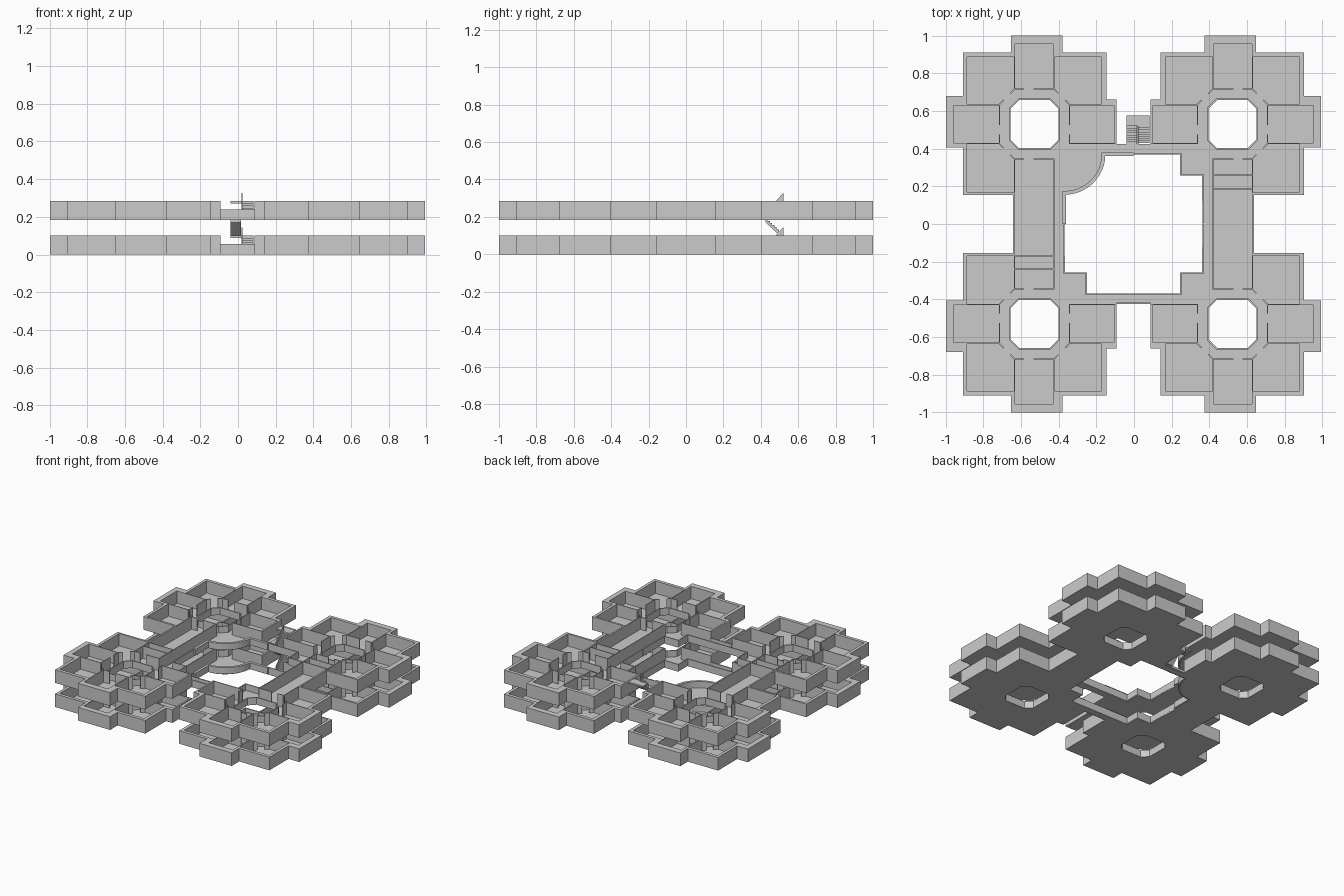
import bpy, bmesh, math
from mathutils import Vector

if "Cube" in bpy.data.objects:
    bpy.data.objects.remove(bpy.data.objects["Cube"])

H, SLAB, RAIL, LEVEL = 0.10, 0.006, 0.055, 0.184   # wall top, slab, parapet, storey step
OX = -0.003                                        # plan symmetry axis
CX, CY = 0.525, 0.53                               # centre of each octagonal court


def extrude(name, polys, vec):
    """One object from flat 3D polygons, each extruded along vec."""
    bm = bmesh.new()
    for pts in polys:
        f = bm.faces.new([bm.verts.new(p) for p in pts])
        r = bmesh.ops.extrude_face_region(bm, geom=[f])
        bmesh.ops.translate(bm, vec=Vector(vec), verts=[v for v in r["geom"] if isinstance(v, bmesh.types.BMVert)])
    bmesh.ops.recalc_face_normals(bm, faces=bm.faces)
    me = bpy.data.meshes.new(name)
    bm.to_mesh(me)
    bm.free()
    ob = bpy.data.objects.new(name, me)
    bpy.context.collection.objects.link(ob)
    return ob


def prism(name, polys, z0, z1, sx=1, sy=1):
    return extrude(name, [[(OX + sx * x, sy * y, z0) for x, y in p] for p in polys], (0, 0, z1 - z0))


def strip(name, pts, t, sx, sy, closed=False):
    """Thin parapet standing along a plan path."""
    bm = bmesh.new()
    lo = [bm.verts.new((OX + sx * x, sy * y, SLAB)) for x, y in pts]
    hi = [bm.verts.new((OX + sx * x, sy * y, RAIL)) for x, y in pts]
    n = len(pts)
    for i in range(n if closed else n - 1):
        j = (i + 1) % n
        bm.faces.new((lo[i], lo[j], hi[j], hi[i]))
    me = bpy.data.meshes.new(name)
    bm.to_mesh(me)
    bm.free()
    ob = bpy.data.objects.new(name, me)
    bpy.context.collection.objects.link(ob)
    m = ob.modifiers.new("thick", 'SOLIDIFY')
    m.thickness, m.offset, m.use_even_offset = t, 0, True


def cut(ob, cutter):
    m = ob.modifiers.new("cut", 'BOOLEAN')
    m.object, m.operation, m.solver, m.use_self = cutter, 'DIFFERENCE', 'EXACT', True
    bpy.context.view_layer.objects.active = ob
    bpy.ops.object.modifier_apply(modifier=m.name)
    bpy.data.objects.remove(cutter)


def rect(x0, x1, y0, y1):
    return [(x0, y0), (x1, y0), (x1, y1), (x0, y1)]


def octagon(a, c):
    b = a - c
    return [(CX + x, CY + y) for x, y in
            [(a, -b), (a, b), (b, a), (-b, a), (-a, b), (-a, -b), (-b, -a), (b, -a)]]


def doorway(x, y, w, angle):
    c, s = math.cos(angle), math.sin(angle)
    return [(x + u * c - v * s, y + u * s + v * c)
            for u, v in [(-w, -.012), (w, -.012), (w, .012), (-w, .012)]]


# Stepped outer edge shared by slab and walls
OUTER = [(.64, 0), (.64, .155), (.905, .155), (.905, .405), (.995, .405), (.995, .68), (.905, .68),
         (.905, .91), (.65, .91), (.65, 1), (.377, 1), (.377, .91), (.143, .91), (.143, .66),
         (.09, .66), (.09, .425)]
ROOMS = [
    rect(.426, .628, .719, .955), rect(.714, .955, .43, .63), rect(.103, .336, .431, .63),
    rect(.426, .628, -.05, .341),
    [(.715, .636), (.882, .636), (.882, .885), (.634, .885), (.634, .717)],
    [(.419, .885), (.17, .885), (.17, .636), (.336, .636), (.419, .717)],
    [(.634, .345), (.634, .17), (.882, .17), (.882, .424), (.715, .424)],
]
A = .183
D = A - .04
DOORS = [doorway(CX + .03, CY + A + .003, .025, 0), doorway(CX + .03, CY - A - .003, .025, 0),
         doorway(CX + A + .003, CY - .03, .025, math.pi / 2), doorway(CX - A - .003, CY - .03, .025, math.pi / 2),
         doorway(CX + D + .002, CY + D + .002, .025, -math.pi / 4),
         doorway(CX - D - .002, CY + D + .002, .025, math.pi / 4),
         doorway(CX + D + .002, CY - D - .002, .025, math.pi / 4),
         doorway(CX - D, CY - D, .05, -math.pi / 4)]

# Four mirrored wings, each with court, rooms, half hall and half bridge
for tag, sx, sy in [("back_left", -1, 1), ("back_right", 1, 1), ("front_left", -1, -1), ("front_right", 1, -1)]:
    if tag == "back_left":     # rounded balcony
        corner = [(.367 - .208 * math.cos(i * math.pi / 24), .37 - .205 * math.sin(i * math.pi / 24)) for i in range(13)]
    else:                      # square balcony
        corner = [(.25, .37), (.25, .257), (.367, .257)]
    edge = [(0, .37)] + corner + [(.367, 0)]
    slab = prism("floor_" + tag, [edge + OUTER + [(0, .425)]], 0, SLAB, sx, sy)
    cut(slab, prism("hole", [octagon(.127, .045)], -.1, .1, sx, sy))
    walls = prism("walls_" + tag, [[(.42, 0)] + OUTER + [(.345, .425), (.42, .35)]], SLAB, H, sx, sy)
    cut(walls, prism("room_cutter", ROOMS + [octagon(A, .08)] + DOORS, -.1, .2, sx, sy))
    strip("court_parapet_" + tag, octagon(.131, .047), .008, sx, sy, True)
    inset = [(x + (.004 if y < .25 else 0), y + .004) for x, y in edge] if len(corner) == 3 else edge
    strip("balcony_parapet_" + tag, inset, .02 if len(corner) > 3 else .008, sx, sy)
    if sy < 0:
        strip("bridge_parapet_" + tag, [(0, .421), (.09, .421)], .008, sx, sy)

# Cross walls in the two long halls
for side, sx, ys in [("left", -1, (-.17, -.24)), ("right", 1, (.185, .26))]:
    prism("hall_partition_" + side, [rect(.426, .628, y - .003, y + .003) for y in ys], SLAB, H, sx)


# Stairs: toothed profile swept along x
def flight(name, x0, x1, y0, y1, z0, z1, n=8):
    pts = []
    dy, dz = (y1 - y0) / n, (z1 - z0) / n
    for i in range(n):
        pts += [(x0, y0 + i * dy, z0 + i * dz), (x0, y0 + i * dy, z0 + (i + 1) * dz)]
    pts += [(x0, y1, z1), (x0, y1, z1 - .02), (x0, y0 + dy * 1.5, z0)]
    return extrude(name, [pts], (x1 - x0, 0, 0))


flight("stair_lower_flight", .023, .083, .43, .52, .004, H)
prism("stair_landing", [rect(-.037, .086, .52, .575)], H - .012, H)
extrude("stair_rail", [[(.018, .425, .006), (.018, .425, .045), (.018, .52, .143), (.018, .52, .09)]], (.005, 0, 0))

# Repeat the whole storey above
for ob in list(bpy.context.collection.objects):
    up = ob.copy()
    up.name = "upper_" + ob.name
    up.location.z += LEVEL
    bpy.context.collection.objects.link(up)

flight("stair_upper_flight", -.04, .015, .52, .425, H, LEVEL + SLAB)
